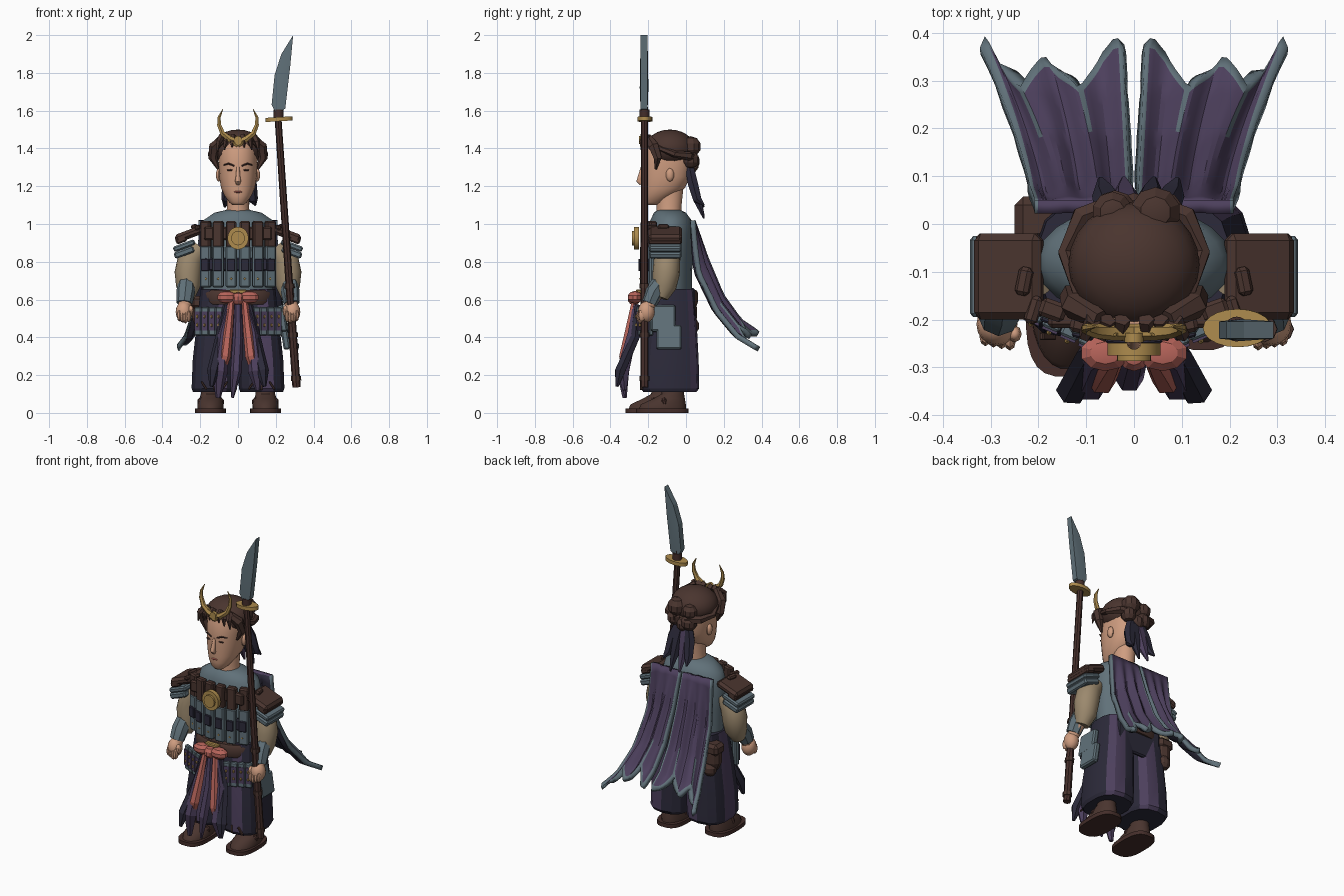
import bpy, bmesh, math
from mathutils import Vector, Matrix, Euler

if "Cube" in bpy.data.objects:
    bpy.data.objects.remove(bpy.data.objects["Cube"])


def material(name, *rgb):
    mat = bpy.data.materials.new(name)
    mat.use_nodes = True
    mat.diffuse_color = (*rgb, 1)
    mat.node_tree.nodes["Principled BSDF"].inputs["Base Color"].default_value = (*rgb, 1)
    return mat


skin = material("skin", .62, .335, .215)
brown = material("leather brown", .068, .035, .028)
steel = material("blue grey", .118, .165, .192)
navy = material("navy cloth", .025, .023, .042)
purple = material("purple cloth", .073, .05, .108)
pink = material("pink sash", .48, .13, .105)
gold = material("gold", .42, .26, .075)
tan = material("tan sleeve", .33, .25, .155)
wood = material("dark wood", .058, .027, .023)


def finish(name, bm, *mats, angle=40):
    """Turn a bmesh into an object with sharp edges kept."""
    bmesh.ops.recalc_face_normals(bm, faces=bm.faces)
    mesh = bpy.data.meshes.new(name)
    bm.to_mesh(mesh)
    bm.free()
    for mat in mats:
        mesh.materials.append(mat)
    mesh.shade_smooth()
    mesh.set_sharp_from_angle(angle=math.radians(angle))
    obj = bpy.data.objects.new(name, mesh)
    bpy.context.collection.objects.link(obj)
    return obj


def skin_rings(name, rings, mats, rule=None, angle=40):
    """Bridge a list of point rings and cap both ends."""
    bm = bmesh.new()
    rows = [[bm.verts.new(p) for p in ring] for ring in rings]
    n = len(rows[0])
    for low, high in zip(rows, rows[1:]):
        for i in range(n):
            face = bm.faces.new((low[i], low[(i + 1) % n], high[(i + 1) % n], high[i]))
            face.material_index = rule(i) if rule else 0
    bm.faces.new(rows[0])
    bm.faces.new(rows[-1])
    return finish(name, bm, *mats, angle=angle)


def loft(name, rings, *mats, n=24, power=1, rule=None, angle=40):
    """Stack ellipses given as (z, cx, cy, rx, ry); power below 1 is boxier."""
    def bend(v):
        return math.copysign(abs(v) ** power, v)
    turns = [math.tau * (i + .5) / n for i in range(n)]
    return skin_rings(name, [[(cx + rx * bend(math.cos(a)), cy + ry * bend(math.sin(a)), z)
                              for a in turns] for z, cx, cy, rx, ry in rings], mats, rule, angle)


def tube(name, path, mat, n=10, flat=1, ref=(1, 0, 0), angle=40):
    """Sweep an ellipse along points given as (x, y, z, radius)."""
    points = [Vector(p[:3]) for p in path]
    rings = []
    for i, p in enumerate(points):
        along = (points[min(i + 1, len(points) - 1)] - points[max(i - 1, 0)]).normalized()
        side = Vector(ref)
        side = (side - along * side.dot(along)).normalized()
        up = along.cross(side)
        r = path[i][3]
        rings.append([p + side * r * math.cos(a) + up * r * flat * math.sin(a)
                      for a in (math.tau * k / n for k in range(n))])
    return skin_rings(name, rings, [mat], angle=angle)


def ball(name, loc, radii, mat, detail=16, angle=40):
    bm = bmesh.new()
    bmesh.ops.create_uvsphere(bm, u_segments=detail, v_segments=detail // 2, radius=1)
    bm.transform(Matrix.Translation(loc) @ Matrix.Diagonal((*radii, 1)))
    return finish(name, bm, mat, angle=angle)


def box(name, loc, size, mat, rot=(0, 0, 0), bevel=.008):
    bm = bmesh.new()
    bmesh.ops.create_cube(bm, size=1)
    bm.transform(Matrix.Diagonal((*size, 1)))
    if bevel:
        bmesh.ops.bevel(bm, geom=bm.edges[:], offset=bevel, segments=1, affect='EDGES')
    bm.transform(Matrix.Translation(loc) @ Euler(rot).to_matrix().to_4x4())
    return finish(name, bm, mat, angle=30)


def disc(name, loc, rx, ry, depth, mat, rot=(0, 0, 0)):
    bm = bmesh.new()
    bmesh.ops.create_cone(bm, cap_ends=True, segments=20, radius1=1, radius2=1, depth=depth)
    bm.transform(Matrix.Translation(loc) @ Euler(rot).to_matrix().to_4x4()
                 @ Matrix.Diagonal((rx, ry, 1, 1)))
    return finish(name, bm, mat)


FRONT = (math.pi / 2, 0, 0)

# Torso, neck and head
loft("torso", [(.6, 0, -.08, .185, .11), (.8, 0, -.08, .195, .115), (.95, 0, -.08, .205, .12),
               (1.02, 0, -.08, .185, .11), (1.06, 0, -.085, .125, .085),
               (1.075, 0, -.09, .06, .06)], steel, angle=60)
loft("neck", [(1.04, 0, -.09, .068, .068), (1.09, 0, -.09, .058, .066),
              (1.22, 0, -.085, .062, .075)], skin)
loft("head", [(1.1, 0, -.185, .03, .03), (1.115, 0, -.172, .047, .055), (1.15, 0, -.15, .072, .084),
              (1.19, 0, -.12, .09, .115), (1.25, 0, -.108, .1, .13), (1.32, 0, -.102, .104, .134),
              (1.39, 0, -.1, .102, .132), (1.44, 0, -.1, .085, .11)], skin, power=.9, angle=60)
tube("nose", [(0, -.232, 1.30, .008), (0, -.244, 1.25, .012), (0, -.248, 1.228, .016),
              (0, -.235, 1.212, .011)], skin)
ball("mouth", (0, -.226, 1.17), (.024, .013, .007), pink)
ball("chin", (0, -.2, 1.125), (.03, .022, .02), skin)
for s in (-1, 1):
    ball("ear", (s * .102, -.085, 1.26), (.016, .022, .036), skin, 10)
    ball("eye", (s * .042, -.228, 1.285), (.019, .007, .005), wood, 10)
    tube("eyebrow", [(s * .018, -.236, 1.307, .004), (s * .05, -.231, 1.32, .005),
                     (s * .076, -.212, 1.312, .003)], wood, 6, ref=(0, 0, 1))

# Hair with bun, fringe and side locks
ball("hair_cap", (0, -.085, 1.4), (.137, .132, .1), brown, 24, 60)
for x, z, r in ((-.045, 1.4, .045), (.045, 1.41, .055), (.06, 1.34, .046), (-.04, 1.33, .048), (0, 1.31, .042)):
    ball("hair_bun", (x, .025, z), (r, r, r), brown, 10, 20)
for s in (-1, 1):
    tube("side_lock", [(s * .07, -.2, 1.46, .02), (s * .125, -.17, 1.41, .03),
                       (s * .132, -.15, 1.35, .024), (s * .105, -.16, 1.29, .006)], brown, 6, angle=20)
    tube("hair_braid", [(s * .11, -.16, 1.41, .014), (s * .143, -.06, 1.37, .018),
                        (s * .11, .015, 1.36, .024), (s * .03, .045, 1.35, .024)],
         brown, 6, ref=(0, 0, 1), angle=20)
    for k in range(3):
        x = s * (.025 + .03 * k)
        tube("fringe", [(x, -.2, 1.465, .018), (x * 1.2, -.233, 1.435, .015),
                        (x * 1.3, -.235, 1.405 - .012 * k, .003)], brown, 5, angle=20)
    tube("crest_horn", [(0, -.225, 1.43, .02), (s * .045, -.226, 1.45, .018),
                        (s * .082, -.224, 1.48, .015), (s * .1, -.22, 1.525, .012),
                        (s * .1, -.217, 1.565, .009), (s * .08, -.215, 1.608, .002)],
         gold, 6, ref=(0, 1, 0))
    tube("crest_wing", [(0, -.232, 1.415, .012), (s * .03, -.232, 1.435, .012),
                        (s * .04, -.232, 1.47, .003)], gold, 6, ref=(0, 1, 0))
disc("crest_boss", (0, -.238, 1.445), .02, .022, .02, gold, FRONT)
for k, (x, low) in enumerate(((-.05, 1.09), (-.015, 1.04), (.03, 1.03), (.065, 1.1))):
    tube("hair_ribbon", [(x * .5, .015, 1.32, .026), (x, .035, 1.22, .034),
                         (x * 1.2, .06, 1.13, .028), (x * 1.4, .095, low, .006)],
         purple if k == 1 else navy, 6, .9, angle=20)

# Chest armour in vertical slats with cross band
for s in (-1, 1):
    for x, y in ((.036, -.225), (.105, -.215), (.17, -.185)):
        turn = (0, 0, s * x * 2)
        box("chest_slat", (s * x, y, .775), (.06, .035, .22), steel, turn)
        box("chest_top", (s * x, y + .005, .945), (.056, .04, .14), brown, turn)
        box("chest_band", (s * x, y - .008, .783), (.046, .036, .065), navy, turn, .004)
        ball("chest_rivet", (s * x, y - .018, .71), (.006, .005, .006), gold, 8)
box("chest_strap", (0, -.2, .95), (.36, .035, .07), brown)
box("chest_under", (0, -.195, .785), (.36, .03, .07), navy)
disc("medallion", (0, -.262, .925), .056, .06, .026, gold, FRONT)
disc("medallion_centre", (0, -.275, .925), .036, .038, .024, gold, FRONT)

# Shoulder plates, arms and hands
for s in (-1, 1):
    tilt = (0, s * .36, 0)
    box("shoulder_plate", (s * .262, -.11, .945), (.15, .18, .045), brown, tilt, .015)
    box("shoulder_rim", (s * .3, -.11, .915), (.06, .18, .03), brown, tilt)
    box("shoulder_lower_plate", (s * .285, -.11, .885), (.12, .17, .03), steel, tilt)
    box("shoulder_edge_plate", (s * .285, -.11, .85), (.11, .17, .035), steel, tilt)
    box("shoulder_buckle", (s * .23, -.12, .985), (.03, .06, .025), brown, (0, s * .36, s * .2))
    box("shoulder_tie", (s * .21, -.18, .98), (.028, .06, .025), brown, (0, s * .36, s * .3))
    tube("sleeve", [(s * .2, -.1, .88, .05), (s * .25, -.1, .82, .07), (s * .264, -.105, .74, .072),
                    (s * .264, -.115, .67, .064), (s * .27, -.135, .61, .04)], tan, 16, angle=60)
    tube("forearm", [(s * .27, -.14, .66, .038), (s * .285, -.21, .55, .034)], skin)
    tube("forearm_guard", [(s * .272, -.135, .69, .045), (s * .277, -.17, .64, .05),
                           (s * .284, -.195, .58, .043)], steel, 8, angle=30)
    ball("palm", (s * .287, -.21, .535), (.043, .045, .056), skin)
    for k in range(4):
        ball("finger", (s * (.26 + .017 * k), -.243 + .003 * k, .505 + .006 * abs(k - 1)),
             (.013, .022, .033), skin, 8)
    ball("thumb", (s * .25, -.23, .54), (.015, .018, .03), skin, 8)

# Belt, pouch and wide pleated trousers
loft("belt", [(.575, 0, -.085, .19, .145), (.59, 0, -.085, .197, .15), (.635, 0, -.085, .197, .15),
              (.65, 0, -.085, .185, .14)], brown, power=.85)
for s in (-1, 1):
    loft("trouser_leg", [(.11, s * .125, -.085, .115, .14), (.13, s * .125, -.085, .123, .155),
                         (.28, s * .12, -.085, .122, .152), (.45, s * .11, -.08, .113, .138),
                         (.655, s * .1, -.075, .1, .115)], navy, purple,
         n=14, power=.75, rule=lambda i: int(i % 4 == 2 or i == 1), angle=20)
    for k in range(3):
        box("hem_tie", (s * (.07 + .055 * k), -.235, .145), (.01, .015, .05), brown, (0, .6 - .6 * k, 0), .002)
    # Hip plates with scale inlays
    for k in range(4):
        x, y = s * (.095 + .038 * k), -.245 + .018 * k
        box("hip_plate", (x, y, .485), (.04, .025, .15), steel, (0, 0, s * .4), .005)
        box("hip_inlay", (x + s * .005, y - .012, .487), (.034, .009, .1), purple, (0, 0, s * .4), 0)
        for z in (.465, .51):
            ball("hip_rivet", (x + s * .007, y - .018, z), (.007, .007, .01), gold, 6)
for k, (x, z, high) in enumerate(((.235, .5, .14), (.25, .4, .13))):
    box("side_plate", (x, -.12 + .03 * k, z), (.035, .13, high), steel, (0, -.15, 0))
box("back_waist_plate", (0, .035, .55), (.3, .025, .22), navy)
ball("pouch", (-.195, .01, .53), (.055, .05, .09), brown, 10, 20)
box("pouch_flap", (-.2, .01, .585), (.1, .095, .07), brown, bevel=.018)
ball("pouch_small", (-.19, .035, .46), (.04, .035, .045), brown, 10, 20)

# Sash knot and hanging tails
ball("sash_knot", (0, -.275, .605), (.035, .035, .035), pink, 10, 20)
box("belt_buckle", (0, -.25, .642), (.09, .03, .022), gold, bevel=.005)
for s in (-1, 1):
    ball("sash_bow", (s * .06, -.27, .612), (.055, .04, .034), pink, 10, 20)
    tube("sash_tail", [(s * .035, -.275, .59, .016), (s * .05, -.3, .45, .024),
                       (s * .068, -.33, .3, .03), (s * .088, -.325, .19, .01)], pink, 6, .9, angle=20)
    tube("cloth_tail", [(s * .04, -.265, .57, .02), (s * .075, -.285, .42, .03),
                        (s * .095, -.335, .22, .042), (s * .105, -.325, .1 + .02 * s, .014)],
         purple, 6, .9, angle=20)
    tube("dark_tail", [(s * .06, -.255, .57, .02), (s * .09, -.27, .4, .03),
                       (s * .13, -.35, .22, .034), (s * .14, -.365, .14, .01)], navy, 6, .9, angle=20)
tube("middle_tail", [(0, -.27, .58, .018), (0, -.285, .4, .028), (-.01, -.325, .22, .03),
                     (-.03, -.32, .08, .008)], purple, 6, .9, angle=20)

# Feet
for s, y in ((-1, -.18), (1, -.125)):
    x = s * .145
    loft("sandal_sole", [(0, x, y, .082, .14), (.024, x, y, .082, .14)], wood, power=.7)
    loft("shoe", [(.02, x, y, .07, .125), (.045, x, y + .005, .07, .12), (.075, x, y + .035, .06, .085),
                  (.1, x, y + .055, .052, .06), (.2, x, y + .06, .05, .055)], brown, angle=50)
    box("sandal_strap", (x, y + .01, .058), (.14, .04, .05), wood, (.3, 0, 0), .015)


# Split cape with folds, pointed hem, curled outer edge and pale border
HEM = [(0, .94), (.05, 1), (.14, .95), (.31, .73), (.55, .93), (.72, .74), (.96, 1), (1, .93)]
SLOPE = [(.05, 1.02), (.105, .82), (.19, .62), (.285, .49), (.39, .42)]


def cape_point(u, v, s):
    (u0, a), (u1, b) = next(pair for pair in zip(HEM, HEM[1:]) if u <= pair[1][0])
    t = v * (a + (b - a) * (u - u0) / (u1 - u0)) * 4
    j = min(int(t), 3)
    y, z = (p + (q - p) * (t - j) for p, q in zip(SLOPE[j], SLOPE[j + 1]))
    pleat = .016 * math.cos(u * math.tau * 3) * min(1, t) * (1 - v * .5)
    drop = u ** 2 * min(1, t)
    x = .008 + .015 * v + u * (.2 + .1 * v * v)
    return (s * x, y + pleat - .05 * drop * (1 - v), z + pleat * v - .085 * drop)


for s in (-1, 1):
    bm = bmesh.new()
    cols, rows = 28, 20
    grid = [[bm.verts.new(cape_point(i / cols, j / rows, s)) for i in range(cols + 1)]
            for j in range(rows + 1)]
    for j in range(rows):
        for i in range(cols):
            quad = [grid[j][i], grid[j][i + 1], grid[j + 1][i + 1], grid[j + 1][i]]
            face = bm.faces.new(quad)
            slit = i in (8, 20) and j > rows * .6
            face.material_index = int(i in (0, cols - 1) or j == rows - 1 or slit)
    cape = finish("cape_half", bm, purple, steel, navy, steel, angle=25)
    if cape.data.polygons[0].normal.y < 0:
        cape.data.flip_normals()
    shell = cape.modifiers.new("thickness", 'SOLIDIFY')
    shell.thickness = .028
    shell.material_offset = 2

# Polearm: shaft, guard and blade
tube("spear_shaft", [(.31, -.22, .135, .022), (.2875, -.22, .45, .022), (.27, -.22, .7, .02),
                     (.208, -.22, 1.62, .018)], wood, 8, angle=30)
for z in (.17, .4, .66):
    x = .32 - .07 * z
    tube("shaft_ring", [(x, -.22, z, .027), (x - .001, -.22, z + .025, .027)], brown, 8)
disc("spear_guard", (.217, -.218, 1.555), .072, .04, .022, gold, (0, -.06, 0))
disc("guard_collar", (.215, -.22, 1.58), .026, .026, .05, wood)
bm = bmesh.new()
outline = [(.2, 1.59), (.178, 1.63), (.194, 1.79), (.23, 1.9), (.292, 2), (.276, 1.83), (.25, 1.61)]
rim = [[bm.verts.new((x, -.222 + side * .018, z)) for x, z in outline] for side in (-1, 1)]
ridge = [bm.verts.new((.225, -.222 + side * .023, 1.72)) for side in (-1, 1)]
for i in range(len(outline)):
    k = (i + 1) % len(outline)
    bm.faces.new((rim[0][i], rim[0][k], rim[1][k], rim[1][i]))
    for half in (0, 1):
        bm.faces.new((rim[half][i], rim[half][k], ridge[half]))
finish("spear_blade", bm, steel, angle=10)
